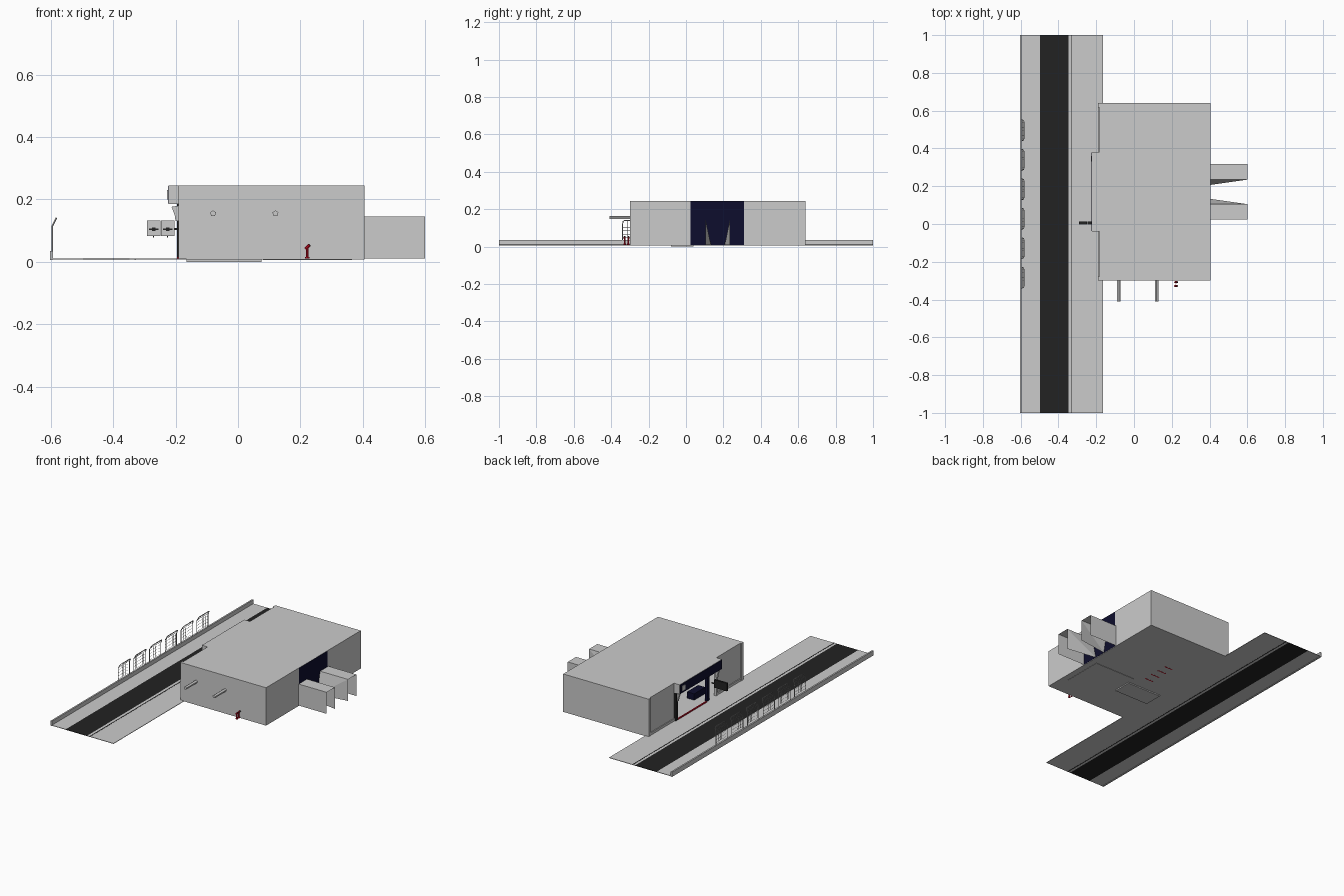
import bpy, math
from mathutils import Vector

cube = bpy.data.objects.get("Cube")
if cube:
    bpy.data.objects.remove(cube, do_unlink=True)


def material(name, r, g, b):
    m = bpy.data.materials.new(name)
    m.use_nodes = True
    m.diffuse_color = (r, g, b, 1)
    bsdf = next(n for n in m.node_tree.nodes if n.type == 'BSDF_PRINCIPLED')
    bsdf.inputs["Base Color"].default_value = (r, g, b, 1)
    return m


grey = material("concrete grey", 0.6, 0.6, 0.6)
asphalt = material("asphalt black", 0.016, 0.016, 0.016)
navy = material("navy", 0.004, 0.004, 0.026)
red = material("red", 0.6, 0.005, 0.02)


def mesh(name, verts, faces, mat):
    me = bpy.data.meshes.new(name)
    me.from_pydata(verts, [], faces)
    me.materials.append(mat)
    ob = bpy.data.objects.new(name, me)
    bpy.context.collection.objects.link(ob)
    return ob


def box(name, x, y, z, mat=grey):
    verts = [(a, b, c) for a in x for b in y for c in z]
    faces = [(0, 1, 3, 2), (4, 6, 7, 5), (0, 4, 5, 1),
             (2, 3, 7, 6), (0, 2, 6, 4), (1, 5, 7, 3)]
    return mesh(name, verts, faces, mat)


def rod(name, a, b, radius, mat=grey, sides=5):
    a, b = Vector(a), Vector(b)
    bpy.ops.mesh.primitive_cylinder_add(vertices=sides, radius=radius,
                                        depth=(b - a).length, location=(a + b) / 2)
    ob = bpy.context.object
    ob.name = name
    ob.rotation_euler = (b - a).to_track_quat('Z', 'Y').to_euler()
    ob.data.materials.append(mat)
    return ob


def wire(name, paths, radius, mat=grey):
    cu = bpy.data.curves.new(name, 'CURVE')
    cu.dimensions = '3D'
    cu.bevel_depth = radius
    cu.bevel_resolution = 0
    for path in paths:
        sp = cu.splines.new('POLY')
        sp.points.add(len(path) - 1)
        for p, co in zip(sp.points, path):
            p.co = (*co, 1)
    cu.materials.append(mat)
    ob = bpy.data.objects.new(name, cu)
    bpy.context.collection.objects.link(ob)
    return ob


G = 0.01     # ground level
TOP = 0.245  # roof level
STREET = (-1, 1)

# Street: pavements, road, kerb line and raised outer kerb
box("outer_pavement", (-0.6, -0.497), STREET, (0.007, G))
box("road", (-0.497, -0.348), STREET, (0.007, G), asphalt)
box("inner_pavement", (-0.348, -0.165), STREET, (0.007, G))
box("kerb_line", (-0.332, -0.327), STREET, (0.006, G + 0.001), asphalt)
box("outer_kerb", (-0.603, -0.593), STREET, (0.005, 0.035))

# Floor and the shallow pits under it
box("floor", (-0.19, 0.405), (-0.3, 0.64), (0.007, G))
box("lower_pit", (-0.165, 0.075), (-0.08, 0.04), (0, 0.008))
box("rear_floor_slab", (0.08, 0.365), (-0.17, 0.09), (0.005, 0.008))

# Building shell
box("roof", (-0.183, 0.405), (-0.3, 0.64), (TOP - 0.008, TOP))
box("front_wall", (-0.183, 0.405), (-0.3, -0.292), (G, TOP - 0.008))
box("back_wall", (-0.183, 0.405), (0.632, 0.64), (G, TOP - 0.008))
box("left_wall_front", (0.397, 0.405), (-0.292, 0.025), (G, TOP - 0.008))
box("left_wall_back", (0.397, 0.405), (0.31, 0.632), (G, TOP - 0.008))
box("left_wall_navy", (0.397, 0.406), (0.025, 0.31), (G, TOP - 0.001), navy)
box("entrance_wall_front", (-0.183, -0.175), (-0.292, -0.04), (G, TOP - 0.008))
box("entrance_wall_back", (-0.183, -0.175), (0.38, 0.632), (G, TOP - 0.008))
for name, y in (("front", (-0.3, -0.278)), ("back", (0.618, 0.64))):
    box(name + "_corner_pillar", (-0.19, -0.182), y, (G, TOP))
for name, y in (("front", (-0.278, -0.04)), ("back", (0.38, 0.618))):
    box(name + "_wall_plinth", (-0.188, -0.182), y, (G, 0.025))

# Entrance canopy with a navy fascia and pale panels
box("canopy", (-0.222, -0.175), (-0.04, 0.38), (0.185, TOP))
box("fascia", (-0.225, -0.221), (-0.038, 0.378), (0.187, TOP - 0.002), navy)
box("fascia_panel", (-0.228, -0.224), (0.33, 0.36), (0.2, 0.23))

# Entrance posts and the canopy brackets
box("entrance_post_back", (-0.195, -0.18), (0.36, 0.378), (G, 0.185), asphalt)
box("entrance_post_middle", (-0.19, -0.175), (0.04, 0.06), (G, 0.185), navy)
box("entrance_post_front", (-0.19, -0.175), (-0.04, -0.03), (G, 0.185))
profile = [(-0.19, 0.18), (-0.213, 0.176), (-0.203, 0.15), (-0.2, 0.13), (-0.19, 0.13)]
for name, y in (("front", -0.035), ("back", 0.355)):
    n = len(profile)
    verts = [(x, y + d, z) for d in (0, 0.015) for x, z in profile]
    faces = [tuple(range(n)), tuple(range(2 * n - 1, n - 1, -1))]
    faces += [(i, i + n, (i + 1) % n + n, (i + 1) % n) for i in range(n)]
    mesh(name + "_canopy_bracket", verts, faces, grey)

# Hall interior: threshold, counter and gates
box("red_threshold", (-0.195, -0.187), (0.07, 0.355), (G, 0.016), red)
box("counter", (-0.12, -0.07), (-0.02, 0.09), (G, 0.05), navy)
box("hall_partition", (0.1, 0.106), (-0.29, 0.63), (G, TOP - 0.008))
for i in range(4):
    y = 0.13 + i * 0.06
    box("gate_body", (-0.04, 0.04), (y, y + 0.012), (G, 0.05))
    box("gate_stripe", (-0.03, 0.03), (y + 0.003, y + 0.009), (0.006, 0.052), red)

# Open side hoods with a warped inner wall, mirrored across the navy wall
MID = 0.17
for name, s in (("front", -1), ("back", 1)):
    outer, inner, foot = MID + s * 0.147, MID + s * 0.065, MID + s * 0.037
    z = 0.145
    verts = [(0.405, outer, G), (0.6, outer, G), (0.6, outer, z), (0.405, outer, z),
             (0.405, inner, z), (0.6, inner, z), (0.6, inner, G), (0.405, foot, G)]
    mesh(name + "_side_hood", verts,
         [(0, 1, 2, 3), (3, 2, 5, 4), (4, 5, 7), (5, 6, 7)], grey)

# Two five-sided pipes on the front wall
for name, x in (("right", -0.08), ("left", 0.12)):
    rod(name + "_wall_pipe", (x, -0.41, 0.155), (x, -0.295, 0.155), 0.01)

# Red standpipes beside the front wall
for y in (-0.328, -0.308):
    rod("standpipe", (0.222, y, G), (0.222, y, 0.045), 0.0045, red, 8)
    rod("standpipe_head", (0.216, y, 0.04), (0.229, y, 0.053), 0.005, red, 8)
    rod("standpipe_cap", (0.229, y, 0.053), (0.231, y, 0.055), 0.004, asphalt, 8)
    rod("standpipe_base", (0.222, y, G), (0.222, y, 0.016), 0.007, red, 8)

# Hanging sign: two pale panels with dark arrows
box("sign_arm", (-0.21, -0.183), (0.003, 0.009), (0.102, 0.108), asphalt)
for x in (-0.292, -0.247):
    box("sign_case", (x, x + 0.043), (0.001, 0.012), (0.082, 0.132), asphalt)
    box("sign_face", (x, x + 0.043), (-0.002, 0.001), (0.082, 0.132))
    box("sign_bar", (x + 0.006, x + 0.037), (-0.003, -0.001), (0.101, 0.106), asphalt)
    box("sign_arrow", (x + 0.016, x + 0.027), (-0.003, -0.001), (0.098, 0.109), asphalt)
    box("sign_lug", (x + 0.019, x + 0.023), (0.003, 0.009), (0.077, 0.082), asphalt)

# Kerb fence: six mesh panels whose tops lean toward the road
def lean(y, t):
    """Point at height fraction t on the bent fence profile."""
    z = 0.035 + t * 0.105
    return (-0.595 + max(0, z - 0.115) * 0.5, y, z)


for i in range(6):
    y0 = -0.34 + i * 0.156
    y1 = y0 + 0.112
    bend = 0.76
    wire("fence_frame", [[lean(y0, 0), lean(y0, bend), lean(y0 + 0.004, 0.95),
                          lean(y0 + 0.012, 1), lean(y1 - 0.012, 1),
                          lean(y1 - 0.004, 0.95), lean(y1, bend), lean(y1, 0)]], 0.0025)
    rows = [[lean(y0, t), lean(y1, t)] for t in (0.12, 0.3, 0.48, 0.66, 0.84)]
    cols = []
    for k in range(1, 8):
        y = y0 + (y1 - y0) * k / 8
        cols.append([lean(y, 0.12), lean(y, bend), lean(y, 1)])
    wire("fence_mesh", rows + cols, 0.0008)
